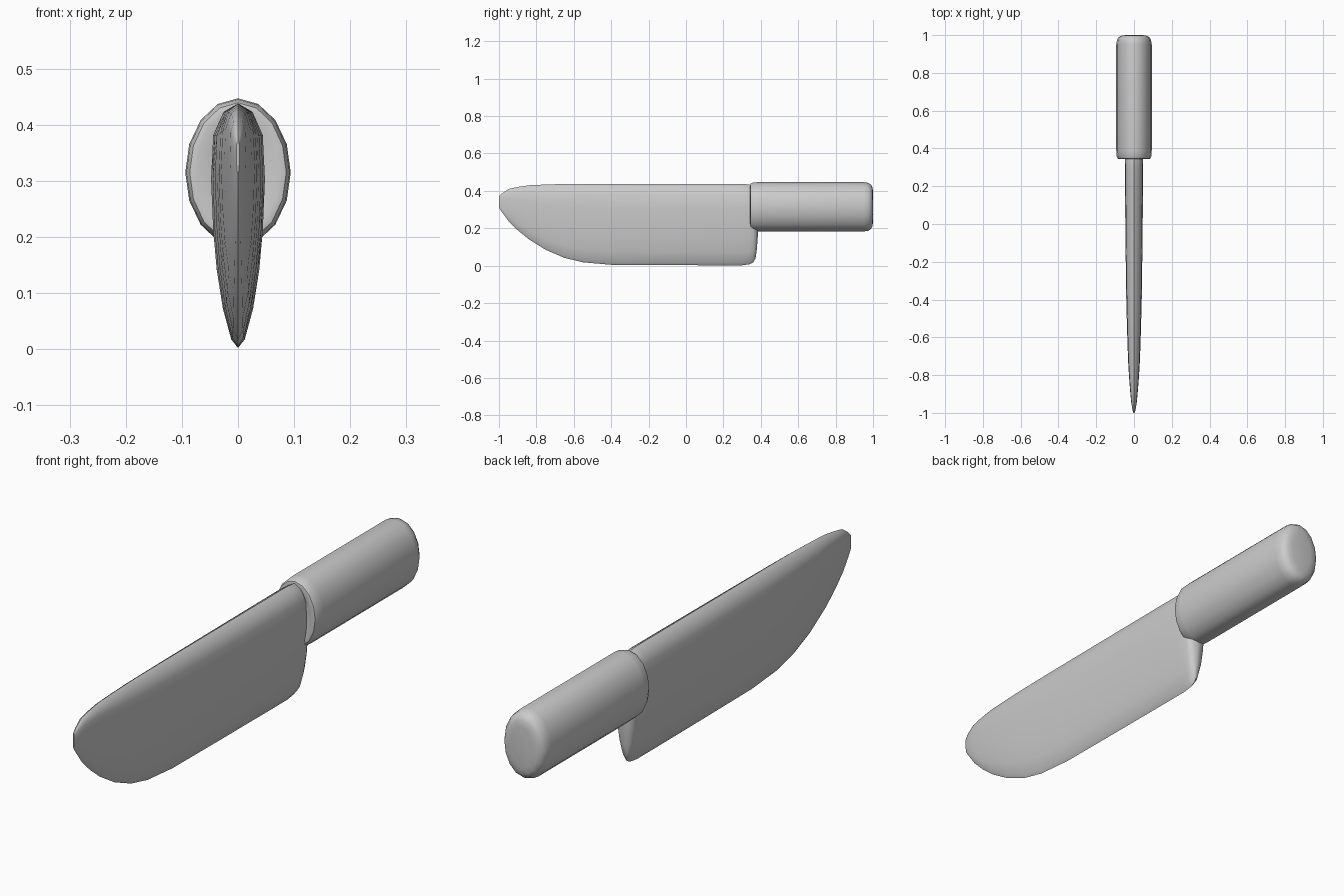
import bpy, bmesh, math

if "Cube" in bpy.data.objects:
    bpy.data.objects.remove(bpy.data.objects["Cube"])


def loft(name, rings, angle):
    """Skin closed rings of equal length and cap both ends."""
    bm = bmesh.new()
    loops = [[bm.verts.new(p) for p in ring] for ring in rings]
    n = len(loops[0])
    for a, b in zip(loops, loops[1:]):
        for i in range(n):
            j = (i + 1) % n
            bm.faces.new((a[i], a[j], b[j], b[i]))
    bm.faces.new(loops[0])
    bm.faces.new(loops[-1])
    bmesh.ops.recalc_face_normals(bm, faces=bm.faces[:])
    mesh = bpy.data.meshes.new(name)
    bm.to_mesh(mesh)
    bm.free()
    obj = bpy.data.objects.new(name, mesh)
    bpy.context.collection.objects.link(obj)
    bpy.ops.object.select_all(action='DESELECT')
    obj.select_set(True)
    bpy.context.view_layer.objects.active = obj
    bpy.ops.object.shade_smooth_by_angle(angle=math.radians(angle))
    return obj


# Blade cross-section: (relative half width, relative height), cutting edge to spine
half = [(0, 0), (.25, .035), (.56, .16), (.79, .32), (.92, .48),
        (1, .69), (.92, .87), (.54, .965), (0, 1)]
section = half + [(-x, z) for x, z in reversed(half[1:-1])]

# Blade stations: y, bottom z, top z, half width
stations = [
    (-1.0, .31, .37, .003), (-.985, .288, .385, .008), (-.95, .24, .41, .014),
    (-.9, .19, .421, .019), (-.84, .141, .43, .024), (-.75, .085, .434, .030),
    (-.65, .042, .437, .034), (-.55, .018, .438, .037), (-.4, .005, .438, .041),
    (-.1, .003, .438, .045), (.2, .002, .438, .048), (.3, .002, .438, .048),
    (.34, .008, .434, .047), (.36, .018, .425, .045), (.372, .04, .41, .040),
    (.379, .09, .40, .032), (.385, .17, .38, .018),
]
loft("blade", [[(x * w, y, lo + t * (hi - lo)) for x, t in section]
               for y, lo, hi, w in stations], 40)

# Handle: oval grip with rounded ends; y and inset from the full oval
grip = [(.352, .04), (.343, .02), (.346, .008), (.36, .002), (.39, 0),
        (.95, 0), (.975, .004), (.99, .014), (.997, .028), (1.0, .05)]
loft("handle", [[((.094 - d) * math.sin(i * math.tau / 16), y,
                  .315 + (.132 - d) * math.cos(i * math.tau / 16))
                 for i in range(16)] for y, d in grip], 50)
